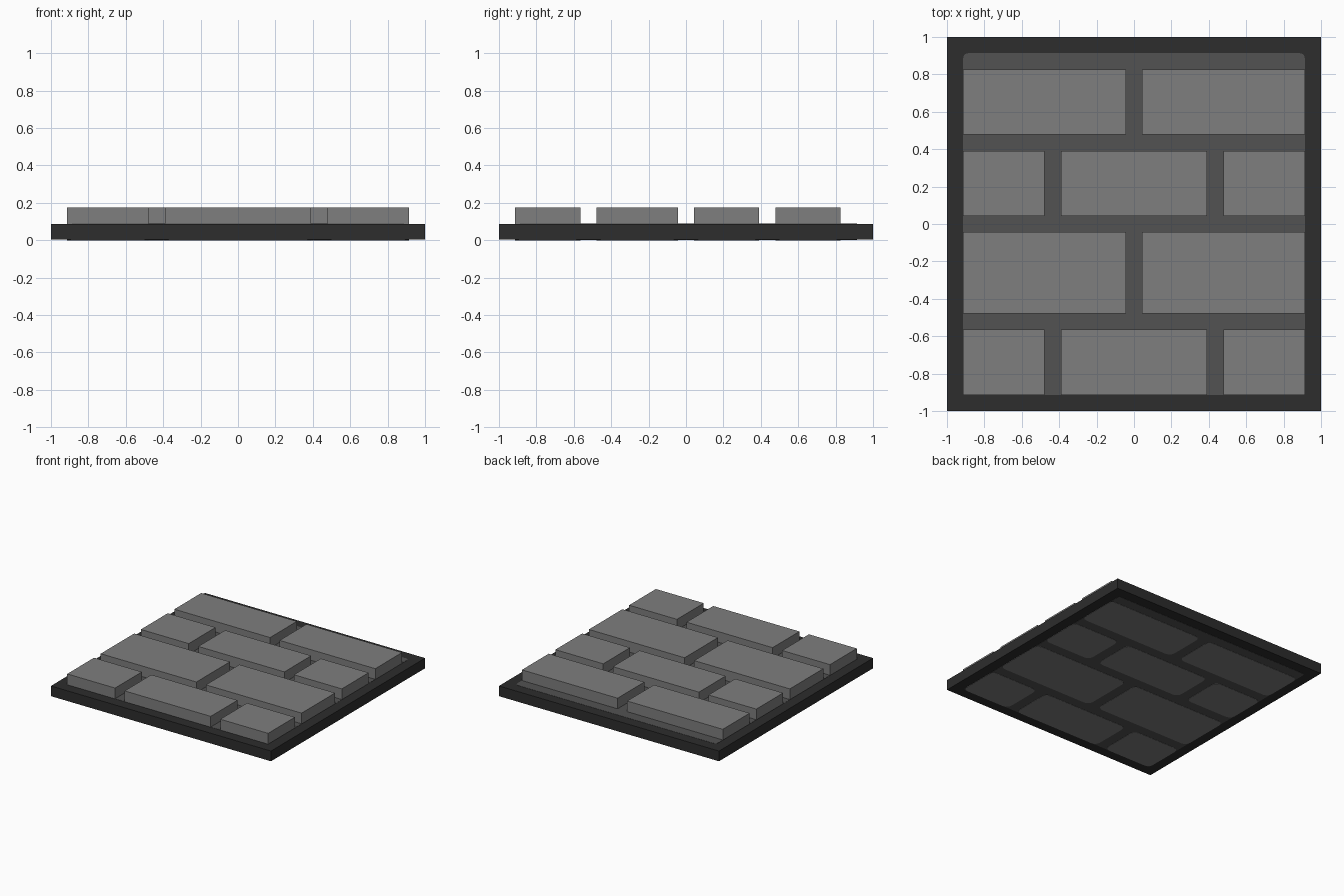
import bpy
import bmesh

cube = bpy.data.objects.get("Cube")
if cube:
    bpy.data.objects.remove(cube)


def material(name, value):
    m = bpy.data.materials.new(name)
    colour = (value, value, value, 1)
    m.diffuse_color = colour
    m.use_nodes = True
    bsdf = m.node_tree.nodes["Principled BSDF"]
    bsdf.inputs["Base Color"].default_value = colour
    bsdf.inputs["Roughness"].default_value = 0.9
    return m


brick_grey = material("brick grey", 0.21)
mortar_grey = material("mortar grey", 0.085)
frame_grey = material("dark frame grey", 0.026)


def block(name, mat, x0, x1, y0, y1, z0, z1, radius=0):
    """Box from its limits, with optional rounding of the upright edges."""
    bm = bmesh.new()
    bmesh.ops.create_cube(bm, size=1)
    for v in bm.verts:
        v.co.x = x1 if v.co.x > 0 else x0
        v.co.y = y1 if v.co.y > 0 else y0
        v.co.z = z1 if v.co.z > 0 else z0
    if radius:
        upright = [e for e in bm.edges
                   if abs(e.verts[0].co.z - e.verts[1].co.z) > 1e-5]
        bmesh.ops.bevel(bm, geom=upright, offset=radius, segments=3,
                        profile=0.5, affect='EDGES')
    mesh = bpy.data.meshes.new(name)
    bm.to_mesh(mesh)
    bm.free()
    mesh.materials.append(mat)
    ob = bpy.data.objects.new(name, mesh)
    bpy.context.collection.objects.link(ob)
    return ob


U = 2 / 23            # module: border, joint and layer height
EDGE = 1 - U          # inner limit of the border

# Base slab with mortar panels on its top and underside
block("base_slab", frame_grey, -1, 1, -1, 1, 0.003, U)
block("mortar_top", mortar_grey, -EDGE, EDGE, -EDGE, EDGE,
      U - 0.002, U + 0.0015, 0.025)
block("mortar_underside", mortar_grey, -EDGE, EDGE, -EDGE, EDGE,
      0.0015, 0.005, 0.025)

# Brick courses from front to back: depth and brick widths in modules
courses = [(4, (5, 9, 5)), (5, (10, 10)), (4, (5, 9, 5)), (4, (10, 10))]
y = -EDGE
for row, (depth, widths) in enumerate(courses, 1):
    x = -EDGE
    for col, width in enumerate(widths, 1):
        limits = (x, x + width * U, y, y + depth * U)
        block(f"brick_{row}_{col}", brick_grey, *limits, U, 2 * U + 0.002)
        # Matching rounded brick face on the underside
        block(f"underside_brick_{row}_{col}", brick_grey, *limits,
              0, 0.004, 0.045)
        x += (width + 1) * U
    y += (depth + 1) * U
